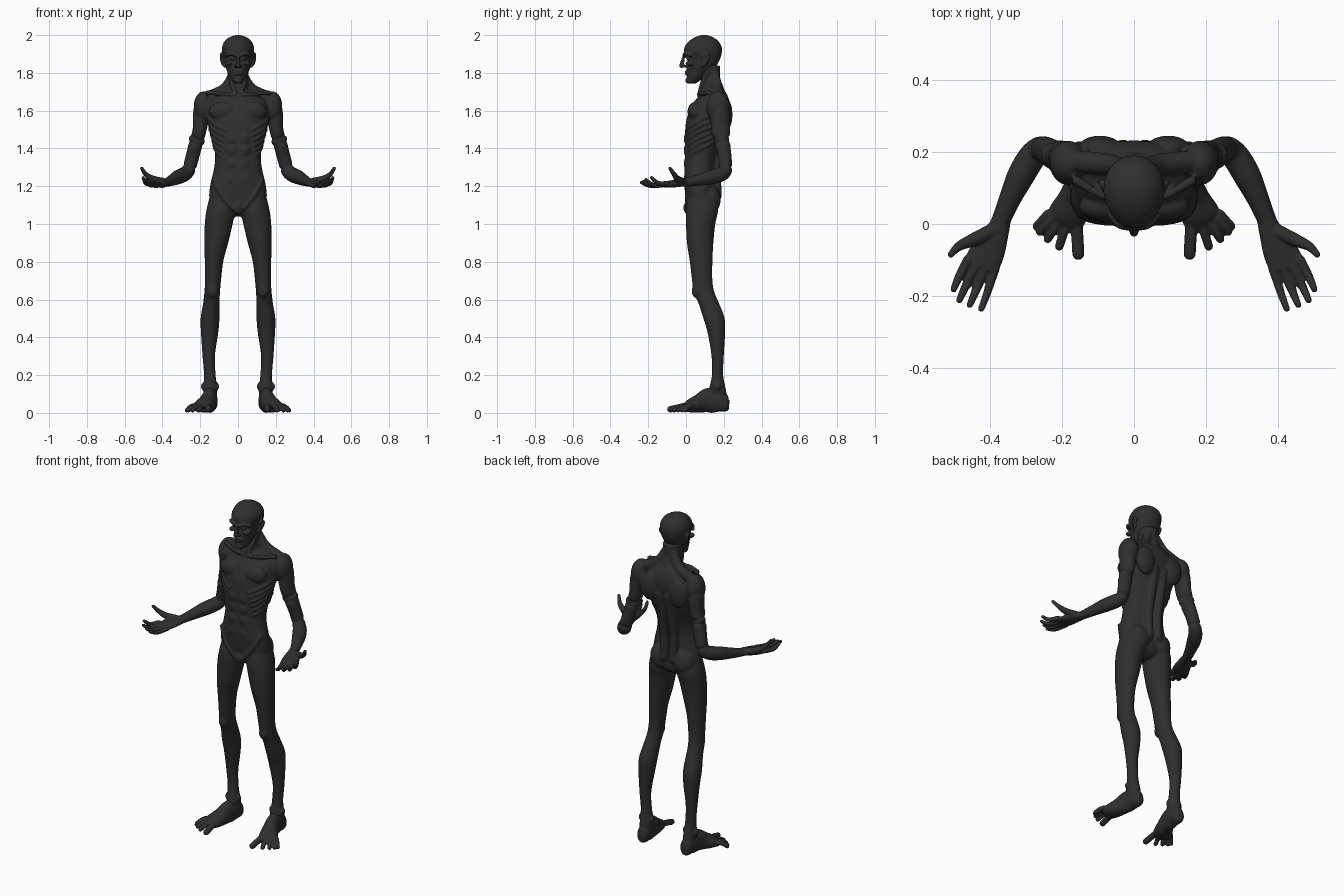
import bpy, bmesh, math
from mathutils import Vector, Matrix

skin = bpy.data.materials.new("charcoal")
skin.diffuse_color = (0.028, 0.028, 0.028, 1)
SEG = 28


def spline(rows, steps=5):
    """Catmull-Rom resampling of station rows."""
    out = []
    for i in range(len(rows) - 1):
        a, b = rows[max(i - 1, 0)], rows[i]
        c, d = rows[i + 1], rows[min(i + 2, len(rows) - 1)]
        for k in range(steps):
            t = k / steps
            out.append([0.5 * (2 * q + (r - p) * t + (2 * p - 5 * q + 4 * r - s) * t * t
                               + (3 * q - p - 3 * r + s) * t ** 3)
                        for p, q, r, s in zip(a, b, c, d)])
    return out + [list(rows[-1])]


def skin_rings(bm, rings):
    rings = [[bm.verts.new(p) for p in r] for r in rings]
    for a, b in zip(rings, rings[1:]):
        for i in range(SEG):
            j = (i + 1) % SEG
            bm.faces.new((a[i], a[j], b[j], b[i]))
    bm.faces.new(rings[0][::-1])
    bm.faces.new(rings[-1])


def oval(row, ang, power=2.0, taper=0.0):
    """Point on a level section; row = z, x0, x1, y0, y1, angle 0 faces front."""
    z, x0, x1, y0, y1 = row
    sx, sy = math.sin(ang), -math.cos(ang)
    e = 2 / power
    px = math.copysign(abs(sx) ** e, sx)
    py = math.copysign(abs(sy) ** e, sy)
    px *= 1 - taper * max(0, -py)
    return Vector(((x0 + x1) / 2 + px * (x1 - x0) / 2, (y0 + y1) / 2 + py * (y1 - y0) / 2, z))


def stack(bm, rows, s=1, power=2.0, taper=0.0):
    """Loft level sections; s = -1 mirrors to the other side."""
    skin_rings(bm, [[oval(r, 2 * math.pi * i / SEG, power, taper) * Vector((1, 1, 1)).x
                     if s == 1 else Matrix.Scale(-1, 3, (1, 0, 0)) @ oval(r, 2 * math.pi * i / SEG, power, taper)
                     for i in range(SEG)] for r in spline(rows)])


def blob(bm, c, r, s=1):
    m = Matrix.Translation((c[0] * s, c[1], c[2])) @ Matrix.Diagonal((*r, 1))
    bmesh.ops.create_uvsphere(bm, u_segments=24, v_segments=16, radius=1, matrix=m)


def tube(bm, rows, s=1, tips=True):
    """Sweep along a path; row = x, y, z, half width, half height."""
    rows = [tuple(r) if len(r) == 5 else (*r, r[3]) for r in rows]
    rows = spline([(r[0] * s, *r[1:]) for r in rows])
    pts = [Vector(r[:3]) for r in rows]
    rings = []
    for i, r in enumerate(rows):
        d = (pts[min(i + 1, len(pts) - 1)] - pts[max(i - 1, 0)]).normalized()
        side = d.cross(Vector((0, 0, 1)) if abs(d.z) < 0.95 else Vector((0, 1, 0))).normalized()
        up = side.cross(d)
        rings.append([pts[i] + side * r[3] * math.cos(2 * math.pi * k / SEG)
                      + up * r[4] * math.sin(2 * math.pi * k / SEG) for k in range(SEG)])
    skin_rings(bm, rings)
    if tips:
        for i in (0, -1):
            q = min(rows[i][3:])
            blob(bm, pts[i], (q, q, q))


def finish(bm, name, voxel, smooth):
    """Fuse overlapping volumes into one smooth skin."""
    for v in bm.verts:
        v.co.z = max(v.co.z, 0.0)
    bmesh.ops.recalc_face_normals(bm, faces=bm.faces)
    me = bpy.data.meshes.new(name)
    bm.to_mesh(me)
    bm.free()
    for p in me.polygons:
        p.use_smooth = True
    me.materials.append(skin)
    ob = bpy.data.objects.new(name, me)
    bpy.context.collection.objects.link(ob)
    m = ob.modifiers.new("fuse", 'REMESH')
    m.mode, m.voxel_size, m.use_smooth_shade = 'VOXEL', voxel, True
    m = ob.modifiers.new("soften", 'SMOOTH')
    m.factor, m.iterations = 0.5, smooth


# Body: torso core and neck
body = bmesh.new()
torso = [(z, -w, w, a, b) for z, w, a, b in (
    (1.04, .03, .04, .12), (1.07, .09, .015, .16), (1.12, .148, 0, .165), (1.2, .148, -.008, .152),
    (1.3, .126, -.008, .152), (1.38, .122, -.004, .172), (1.46, .14, -.006, .205),
    (1.54, .158, .0, .225), (1.6, .16, .018, .232), (1.65, .148, .045, .23),
    (1.69, .105, .08, .215), (1.715, .06, .1, .2))]
stack(body, torso, power=2.3)
stack(body, [(1.66, -.07, .07, .08, .21), (1.72, -.056, .056, .082, .2),
             (1.77, -.05, .05, .085, .182), (1.84, -.052, .052, .08, .18)])
blob(body, (0, .012, 1.085), (.026, .026, .035))
dense = spline(torso, 10)

leg = [(1.18, .02, .14, .02, .15), (1.08, .014, .166, .0, .17), (1, .028, .176, 0, .155),
       (.9, .052, .178, .005, .145), (.8, .078, .176, .02, .14), (.7, .09, .175, .032, .14),
       (.64, .095, .178, .04, .15), (.58, .098, .185, .066, .175), (.5, .098, .198, .092, .205),
       (.42, .105, .196, .115, .207), (.3, .122, .188, .135, .2), (.2, .118, .18, .137, .197),
       (.12, .11, .182, .122, .212), (.05, .112, .18, .13, .22)]
arm = [(.165, .165, 1.65, .04), (.19, .178, 1.6, .046, .05), (.203, .183, 1.5, .037, .05),
       (.225, .193, 1.42, .037, .042), (.243, .206, 1.35, .036), (.262, .208, 1.285, .036),
       (.287, .182, 1.262, .039), (.317, .13, 1.248, .038), (.345, .07, 1.234, .031),
       (.37, .01, 1.222, .027, .024), (.38, -.02, 1.22, .03, .022)]
for s in (1, -1):
    # Limbs
    stack(body, leg, s)
    tube(body, arm, s)
    blob(body, (.183, .17, 1.62), (.052, .062, .082), s)       # deltoid
    blob(body, (.262, .222, 1.28), (.02, .022, .026), s)       # elbow point
    blob(body, (.135, .052, .645), (.027, .022, .035), s)      # kneecap
    for x in (.112, .184):
        blob(body, (x, .165, .14), (.012, .02, .02), s)        # ankle bone
    # Chest, back and seat muscles
    blob(body, (.078, .05, 1.595), (.075, .042, .052), s)
    blob(body, (.095, .212, 1.58), (.06, .034, .085), s)
    blob(body, (.072, .122, 1.13), (.07, .062, .08), s)
    tube(body, [(.03, .165, 1.15, .025), (.032, .16, 1.28, .026), (.032, .178, 1.4, .028), (.03, .21, 1.55, .025)], s)
    # Trapezius, collar bone and neck cords
    tube(body, [(.03, .155, 1.79, .022), (.07, .165, 1.715, .03), (.16, .175, 1.672, .03)], s)
    tube(body, [(.015, .068, 1.685, .011), (.08, .075, 1.69, .01), (.16, .12, 1.695, .014)], s)
    tube(body, [(.046, .12, 1.83, .014), (.034, .088, 1.75, .013), (.014, .07, 1.69, .01)], s)
    # Groin crease and abdominal pads
    tube(body, [(.128, .03, 1.235, .012), (.09, .008, 1.16, .012), (.03, .008, 1.085, .012)], s)
    for z in (1.24, 1.32, 1.39, 1.45):
        blob(body, (.032, .006, z), (.03, .018, .036), s)
    # Ribs follow the chest wall and climb towards the back
    for i in range(6):
        path = []
        for k in range(6):
            z = 1.525 - .027 * i + .014 * (k - 2)
            row = min(dense, key=lambda r: abs(r[0] - z))
            p = oval((z, *row[1:]), math.radians(24 + 5 * i + k * 13), 2.3)
            path.append((p.x, p.y, z, .008))
        tube(body, path, s)
finish(body, "body", .006, 3)

# Head: skull, face and ears
head = bmesh.new()
stack(head, [(z, -w, w, a, b) for z, w, a, b in (
    (1.743, .02, .018, .05), (1.76, .036, .007, .075), (1.8, .054, .004, .12), (1.83, .066, .004, .155),
    (1.872, .076, .006, .18), (1.91, .084, -.01, .19), (1.94, .084, -.006, .188), (1.97, .069, .018, .17),
    (1.99, .043, .05, .14), (2.0, .012, .08, .11))], taper=.15, power=2.15)
tube(head, [(0, -.008, 1.893, .009), (0, -.018, 1.862, .01), (0, -.024, 1.838, .012)])
blob(head, (0, .012, 1.76), (.022, .016, .016))
for z in (1.795, 1.808):
    blob(head, (0, .003, z), (.024, .01, .006))
for s in (1, -1):
    blob(head, (.012, -.008, 1.836), (.009, .012, .008), s)
    tube(head, [(.012, -.01, 1.893, .009), (.04, -.003, 1.902, .01), (.066, .025, 1.893, .009)], s)
    blob(head, (.048, .022, 1.85), (.02, .025, .013), s)
    blob(head, (.031, .015, 1.876), (.013, .014, .008), s)
    tube(head, [(.072, .085, 1.835, .007), (.082, .1, 1.85, .008), (.089, .118, 1.88, .008),
                (.088, .108, 1.9, .008), (.08, .09, 1.888, .007)], s)
    blob(head, (.078, .1, 1.868), (.008, .017, .03), s)
finish(head, "head", .0045, 2)

fingers = [  # base, knuckle and tip points with radius
    [(.462, -.1, 1.214, .014), (.487, -.147, 1.216, .012), (.502, -.182, 1.245, .009)],
    [(.44, -.115, 1.21, .014), (.468, -.172, 1.207, .012), (.486, -.212, 1.235, .009)],
    [(.415, -.122, 1.208, .014), (.44, -.185, 1.203, .012), (.457, -.225, 1.226, .009)],
    [(.386, -.122, 1.208, .013), (.408, -.19, 1.202, .011), (.425, -.236, 1.22, .009)],
    [(.398, -.02, 1.225, .02), (.45, -.045, 1.238, .018), (.487, -.062, 1.262, .013), (.51, -.085, 1.295, .009)]]
toes = [  # base and tip x, y plus radius
    (.16, .01, .155, -.083, .017), (.187, 0, .208, -.062, .0125), (.21, .005, .24, -.042, .012),
    (.228, .015, .262, -.022, .0115), (.24, .03, .272, -.006, .011)]
for s, side in ((1, "left"), (-1, "right")):
    # Palm and fingers
    hand = bmesh.new()
    tube(hand, [(.366, .02, 1.223, .025, .02), (.378, -.015, 1.22, .032, .021),
                (.4, -.06, 1.214, .046, .02), (.418, -.1, 1.21, .05, .017), (.427, -.122, 1.209, .046, .013)], s, False)
    for f in fingers:
        tube(hand, f, s)
    finish(hand, side + "_hand", .004, 2)
    # Sole, instep and toes
    foot = bmesh.new()
    tube(foot, [(.143, .228, .042, .018, .025), (.144, .21, .045, .034, .042), (.146, .17, .062, .038, .062),
                (.151, .12, .066, .039, .066), (.165, .07, .05, .046, .05), (.185, .025, .036, .054, .036),
                (.198, -.005, .022, .045, .02)], s, False)
    for x0, y0, x1, y1, r in toes:
        tube(foot, [(x0, y0, .04, r), ((x0 + x1) / 2, (y0 + y1) / 2, .03, r), (x1, y1, r + .002, r)], s)
    finish(foot, side + "_foot", .0045, 2)
